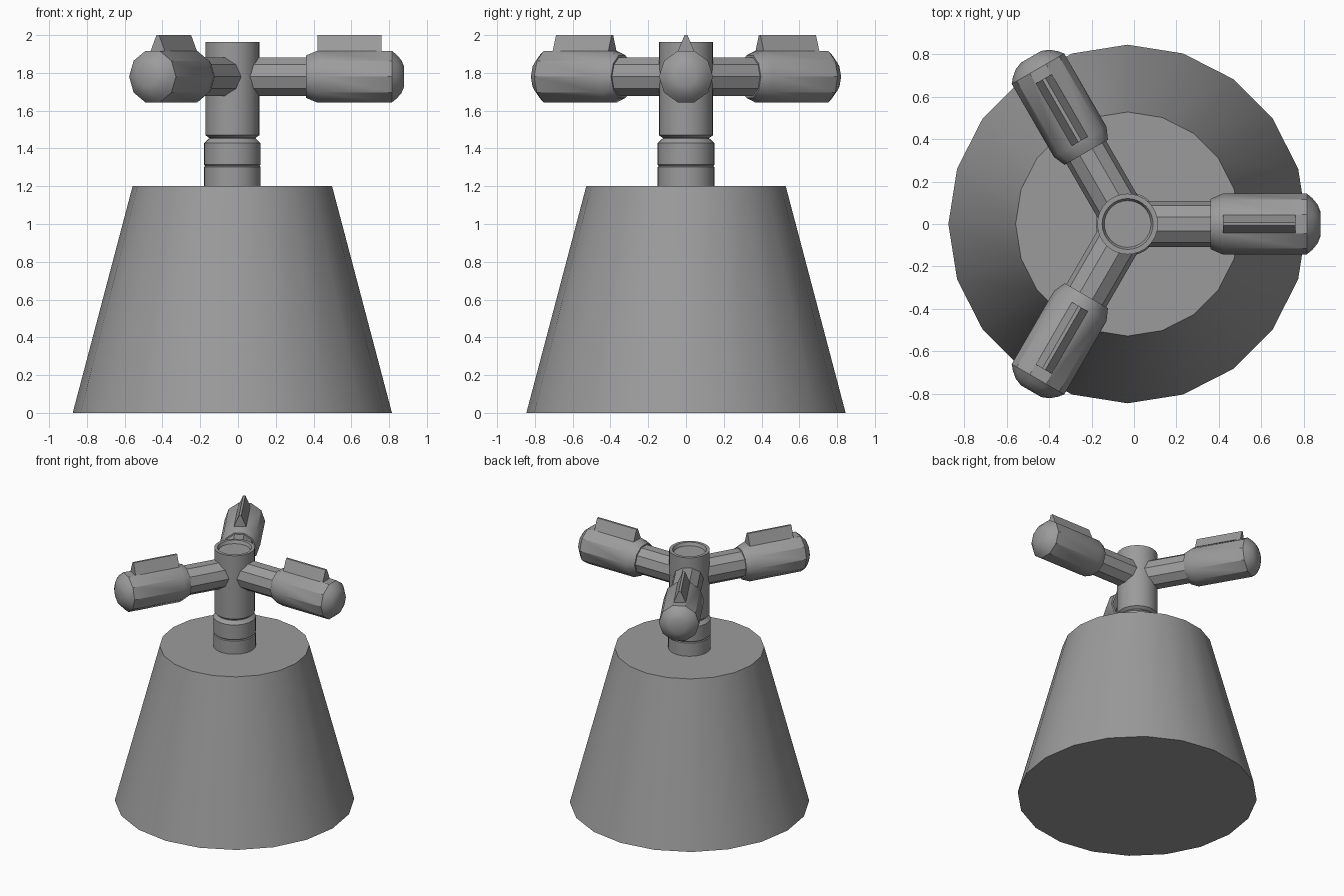
import bpy, bmesh, math
from mathutils import Matrix

cube = bpy.data.objects.get("Cube")
if cube:
    bpy.data.objects.remove(cube, do_unlink=True)

AXIS_X = -0.03   # handle and base share this axis
ARM_Z = 1.78
GREY = (0.33, 0.33, 0.33, 1)

mat = bpy.data.materials.new("plain_grey")
mat.use_nodes = True
mat.diffuse_color = GREY
mat.node_tree.nodes["Principled BSDF"].inputs["Base Color"].default_value = GREY


def finish(name, bm, matrix, angle=35):
    bmesh.ops.recalc_face_normals(bm, faces=bm.faces)
    mesh = bpy.data.meshes.new(name)
    bm.to_mesh(mesh)
    bm.free()
    mesh.materials.append(mat)
    obj = bpy.data.objects.new(name, mesh)
    bpy.context.collection.objects.link(obj)
    obj.matrix_world = matrix
    bpy.ops.object.select_all(action="DESELECT")
    obj.select_set(True)
    bpy.context.view_layer.objects.active = obj
    bpy.ops.object.shade_smooth_by_angle(angle=math.radians(angle))
    return obj


def lathe(name, profile, sides, matrix):
    """Closed solid of revolution from (radius, height) pairs."""
    bm = bmesh.new()
    rings = []
    for r, h in profile:
        turn = [2 * math.pi * i / sides for i in range(sides)]
        rings.append([bm.verts.new((r * math.cos(a), r * math.sin(a), h)) for a in turn])
    for low, high in zip(rings, rings[1:]):
        for i in range(sides):
            j = (i + 1) % sides
            bm.faces.new((low[i], low[j], high[j], high[i]))
    bm.faces.new(rings[0][::-1])
    bm.faces.new(rings[-1])
    return finish(name, bm, matrix)


def fin(name, start, end, low, high, half_low, half_high, matrix):
    """Straight ridge with a tapered cross-section, running along x."""
    bm = bmesh.new()
    section = [(-half_low, low), (half_low, low), (half_high, high), (-half_high, high)]
    a, b = [[bm.verts.new((x, y, z)) for y, z in section] for x in (start, end)]
    bm.faces.new(a)
    bm.faces.new(b)
    for i in range(4):
        j = (i + 1) % 4
        bm.faces.new((a[i], a[j], b[j], b[i]))
    return finish(name, bm, matrix)


centre = Matrix.Translation((AXIS_X, 0, 0))

# Tapered base
lathe("base", [(0.845, 0), (0.528, 1.2)], 20, centre)

# Collars and neck groove
lathe("lower_collar", [(0.15, 1.19), (0.15, 1.302), (0.143, 1.308)], 32, centre)
lathe("upper_collar", [(0.143, 1.306), (0.15, 1.314), (0.15, 1.428), (0.125, 1.452)], 32, centre)

# Column with a shallow recess in its top
lathe("column", [(0.122, 1.44), (0.122, 1.455), (0.143, 1.47), (0.143, 1.963),
                 (0.12, 1.963), (0.11, 1.94)], 32, centre)

# Three arms with grips and ridges
lay_along_x = Matrix.Rotation(math.pi / 2, 4, "Y")
grip_profile = [(0.108, 0.39), (0.118, 0.39), (0.143, 0.447), (0.143, 0.845),
                (0.122, 0.87), (0.092, 0.895), (0.055, 0.91)]
for i, side in enumerate(("left", "back_right", "front_right")):
    hub = Matrix.Translation((AXIS_X, 0, ARM_Z)) @ Matrix.Rotation(math.radians(120 * i), 4, "Z")
    # Rotate the ten-sided section so that a flat lies on top
    along = hub @ lay_along_x @ Matrix.Rotation(math.pi / 2, 4, "Z")
    lathe(side + "_arm", [(0.108, 0.0), (0.108, 0.4)], 10, along)
    lathe(side + "_grip", grip_profile, 10, along)
    fin(side + "_ridge", 0.45, 0.79, 0.12, 0.22, 0.05, 0.008, hub)
